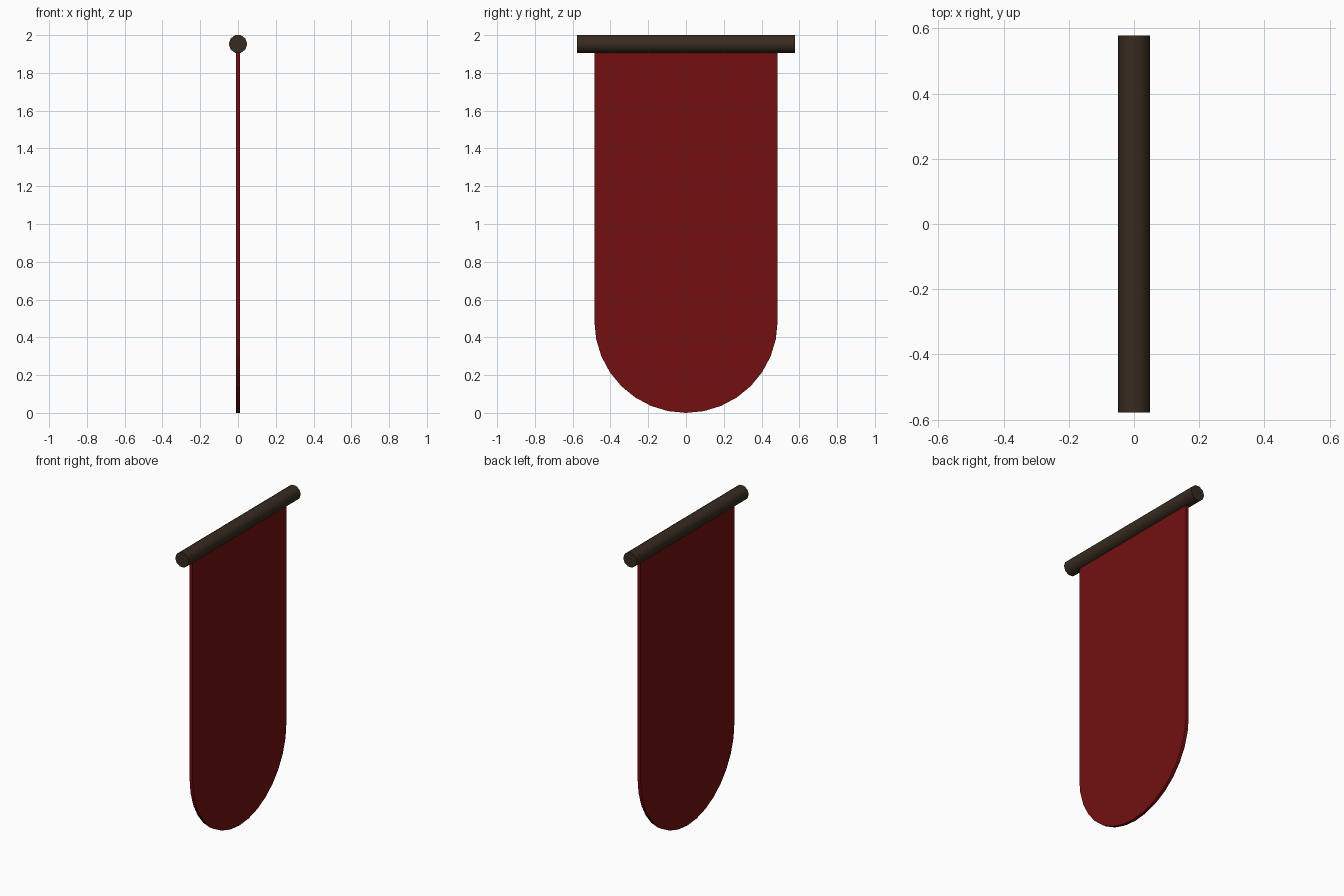
import bpy, bmesh, math

if "Cube" in bpy.data.objects:
    bpy.data.objects.remove(bpy.data.objects["Cube"])


def material(name, rgb):
    m = bpy.data.materials.new(name)
    m.diffuse_color = (*rgb, 1)
    m.use_nodes = True
    m.node_tree.nodes["Principled BSDF"].inputs["Base Color"].default_value = m.diffuse_color
    return m


def prism(name, profile, axis_vec, mat):
    """Extrude a closed planar profile along axis_vec."""
    bm = bmesh.new()
    face = bm.faces.new([bm.verts.new(p) for p in profile])
    ext = bmesh.ops.extrude_face_region(bm, geom=[face], use_keep_orig=True)
    verts = [g for g in ext["geom"] if isinstance(g, bmesh.types.BMVert)]
    bmesh.ops.translate(bm, verts=verts, vec=axis_vec)
    bmesh.ops.recalc_face_normals(bm, faces=bm.faces)
    me = bpy.data.meshes.new(name)
    bm.to_mesh(me)
    bm.free()
    me.materials.append(mat)
    ob = bpy.data.objects.new(name, me)
    bpy.context.collection.objects.link(ob)
    return ob


red = material("red_cloth", (0.17, 0.005, 0.005))
wood = material("dark_wood", (0.038, 0.024, 0.014))

# hanging cloth: straight sides with a half-round lower end
half_w, thick, rod_z = 0.485, 0.021, 1.953
outline = [(-thick / 2, half_w, rod_z)]
for i in range(17):
    a = math.pi * i / 16
    outline.append((-thick / 2, half_w * math.cos(a), half_w - half_w * math.sin(a)))
outline.append((-thick / 2, -half_w, rod_z))
prism("banner_cloth", outline, (thick, 0, 0), red)

# round rod along y
sides, r, half_len = 10, 0.049, 0.578
ring = [(r * math.cos(2 * math.pi * i / sides), -half_len,
         rod_z + r * math.sin(2 * math.pi * i / sides)) for i in range(sides)]
rod = prism("top_rod", ring, (0, 2 * half_len, 0), wood)
bpy.ops.object.select_all(action='DESELECT')
rod.select_set(True)
bpy.context.view_layer.objects.active = rod
bpy.ops.object.shade_smooth_by_angle(angle=math.radians(50))
